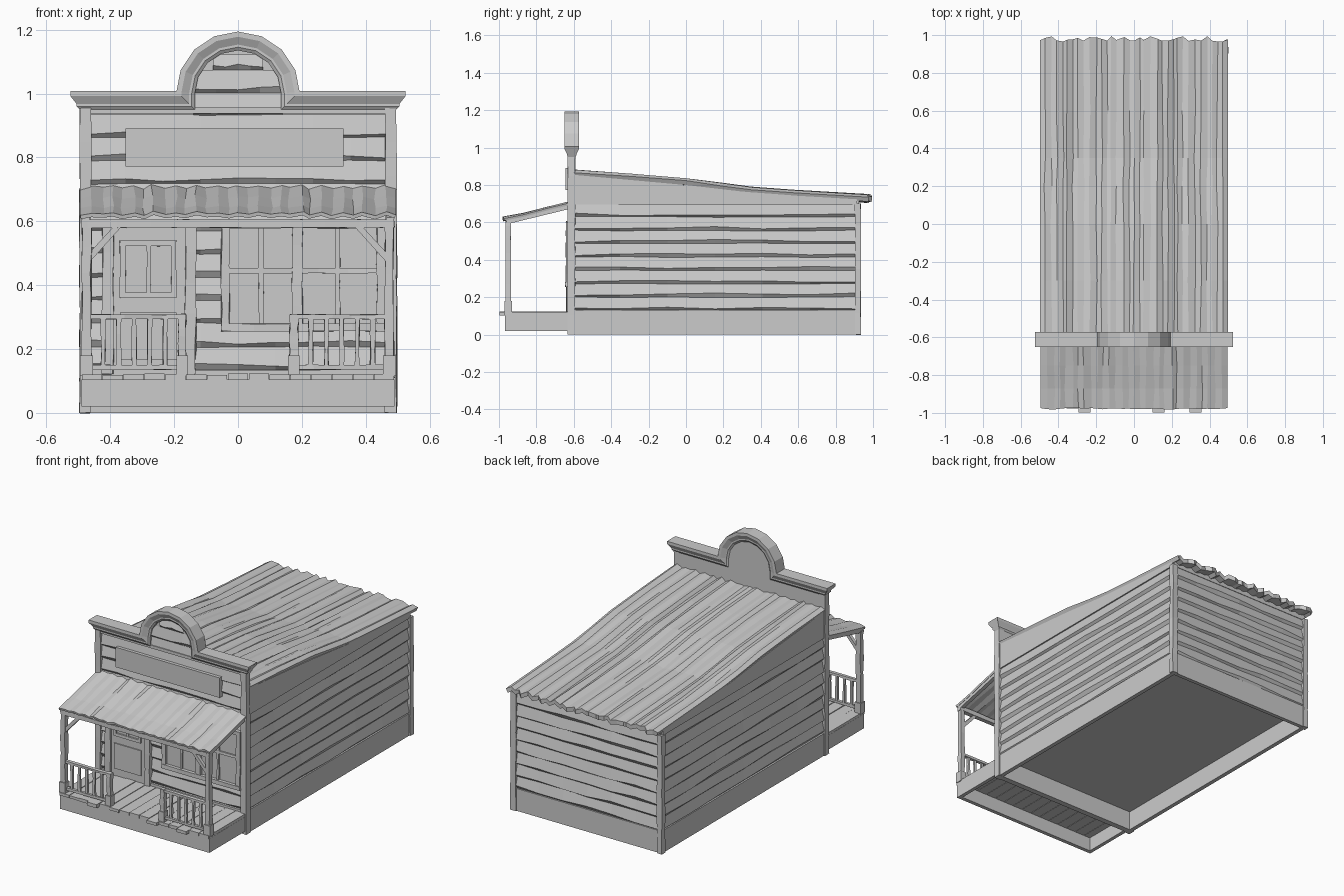
import bpy, bmesh, math, random
from mathutils import Vector

if "Cube" in bpy.data.objects:
    bpy.data.objects.remove(bpy.data.objects["Cube"])

random.seed(7)
R = random.uniform


def mesh(name, verts, faces):
    me = bpy.data.meshes.new(name)
    me.from_pydata(verts, [], faces)
    ob = bpy.data.objects.new(name, me)
    bpy.context.collection.objects.link(ob)
    return ob


def boxes(name, items, jit=0.0, cuts=0):
    """Several boxes (x0,x1,y0,y1,z0,z1) in one object, optionally worn."""
    out = bmesh.new()
    for b in items:
        bm = bmesh.new()
        bmesh.ops.create_cube(bm, size=1)
        lo, hi = Vector(b[0::2]), Vector(b[1::2])
        for v in bm.verts:
            v.co = Vector([lo[i] + (hi[i] - lo[i]) * (v.co[i] + 0.5) for i in range(3)])
        if cuts:
            d = hi - lo
            ax = max(range(3), key=lambda i: d[i])
            long = [e for e in bm.edges if abs((e.verts[0].co - e.verts[1].co)[ax]) > 1e-6]
            bmesh.ops.subdivide_edges(bm, edges=long, cuts=cuts, use_grid_fill=True)
        for v in bm.verts:
            v.co += Vector((R(-jit, jit), R(-jit, jit) * 0.5, R(-jit, jit) * 0.5))
        tmp = bpy.data.meshes.new("tmp")
        bm.to_mesh(tmp)
        bm.free()
        out.from_mesh(tmp)
        bpy.data.meshes.remove(tmp)
    me = bpy.data.meshes.new(name)
    bmesh.ops.recalc_face_normals(out, faces=out.faces)
    out.to_mesh(me)
    out.free()
    ob = bpy.data.objects.new(name, me)
    bpy.context.collection.objects.link(ob)
    return ob


def fix(ob):
    bm = bmesh.new()
    bm.from_mesh(ob.data)
    bmesh.ops.recalc_face_normals(bm, faces=bm.faces)
    bm.to_mesh(ob.data)
    bm.free()
    return ob


def prism(name, pts, axis, a, b):
    """Outline extruded along x (pts are y,z) or y (pts are x,z)."""
    n = len(pts)
    put = (lambda p, t: (t, p[0], p[1])) if axis == 'x' else (lambda p, t: (p[0], t, p[1]))
    v = [put(p, a) for p in pts] + [put(p, b) for p in pts]
    f = [tuple(range(n)), tuple(range(2 * n - 1, n - 1, -1))]
    f += [(i, i + n, (i + 1) % n + n, (i + 1) % n) for i in range(n)]
    return fix(mesh(name, v, f))


def siding(name, a, b, z0, z1, boards, segs=6, out=0.016):
    """Lapped boards from a to b; the outside is to the right of a->b."""
    a, b = Vector(a), Vector(b)
    d = (b - a).normalized()
    n = Vector((d.y, -d.x))
    h = (z1 - z0) / boards
    rows = []
    for k in range(boards):
        z = z0 + k * h
        rows.append([(0.003, z + (R(-.003, .003) if k else 0)) for _ in range(segs + 1)])
        rows.append([(out, z + R(.007, .022)) for _ in range(segs + 1)])
    rows.append([(0.006, z1)] * (segs + 1))
    v = []
    for r in rows:
        for i, (o, z) in enumerate(r):
            p = a.lerp(b, i / segs) + n * o
            v.append((p.x, p.y, z))
    s = segs + 1
    f = [(j * s + i, j * s + i + 1, (j + 1) * s + i + 1, (j + 1) * s + i)
         for j in range(len(rows) - 1) for i in range(segs)]
    return mesh(name, v, f)


def tin_roof(name, profile, half, cols, amp, edge, thick):
    """Uneven corrugated sheet following a (y,z) profile, rear/front edges ragged."""
    xs = [-half + 2 * half * i / cols + (R(-.007, .007) if 0 < i < cols else 0) for i in range(cols + 1)]
    hs = [(amp if i % 2 else -amp) * R(0.1, 1) for i in range(cols + 1)]
    rag = [R(-edge, edge) for _ in xs]
    v, m = [], len(profile) - 1
    for j, (y, z) in enumerate(profile):
        for i, x in enumerate(xs):
            jx = R(-.004, .004) if 0 < i < cols else 0
            v.append((x + jx, y + (rag[i] if j == m else 0), z + hs[i] + R(-.002, .002)))
    s = cols + 1
    f = [(j * s + i, j * s + i + 1, (j + 1) * s + i + 1, (j + 1) * s + i) for j in range(m) for i in range(cols)]
    ob = mesh(name, v, f)
    if profile[-1][0] < profile[0][0]:
        ob.data.flip_normals()
    mod = ob.modifiers.new("thickness", 'SOLIDIFY')
    mod.thickness, mod.offset = thick, -1
    return ob


# ---- house walls
L, F, B = 0.475, -0.605, 0.915
siding("right_siding", (L, F), (L, B), 0.13, 0.70, 8)
siding("left_siding", (-L, B), (-L, F), 0.13, 0.70, 8)
siding("back_siding", (L, B), (-L, B), 0.13, 0.70, 8)
for s, nm in ((1, "right"), (-1, "left")):
    prism(nm + "_gable_board", [(F, .695), (B, .695), (B, .725), (0.3, .765), (0, .80), (F, .855)],
          'x', s * .468, s * .49)
boxes("back_top_board", [(-.48, .48, .90, .925, .695, .73)])
boxes("base_boards", [(.465, .49, F, .925, 0, .132), (-.49, -.465, F, .925, 0, .132),
                      (-.49, .49, .905, .928, 0, .132), (-.48, .48, -.626, -.595, 0, .135)])
boxes("floor", [(-.47, .47, -.6, .91, .115, .13)])
boxes("rear_corner_posts", [(s * .48 - .017, s * .48 + .017, .903, .935, 0, .70) for s in (1, -1)], .003, 5)

# ---- main roof
tin_roof("main_roof", [(-.598, .872), (-.3, .852), (0, .827), (.2, .800), (.35, .780), (.6, .764), (.98, .742)],
         .497, 34, .011, .015, .026)

# ---- false front
arc = [(.15 * math.cos(t * math.pi / 8), 1 + .15 * math.sin(t * math.pi / 8)) for t in range(9)]
prism("false_front_panel", [(-.485, 0), (.485, 0), (.485, .97), (.15, .97)] + arc + [(-.15, .97), (-.485, .97)],
      'y', -.61, -.592)
siding("front_siding", (-.47, -.61), (.47, -.61), .135, .935, 11, 8)
for k in range(3):
    z = .93 + k * .0715
    w = min(.14, math.sqrt(.15 ** 2 - max(0, z + .055 - 1) ** 2))
    siding("arch_siding", (-w, -.61), (w, -.61), z, z + (.0715 if k < 2 else .05), 1, 4)
boxes("front_corner_trim", [(s * .478 - .018, s * .478 + .018, -.633, -.592, 0, .955) for s in (1, -1)], .002, 8)
boxes("frieze_board", [(-.47, .47, -.629, -.6, .938, .956)])

# cornice swept along the straight tops and round the arch
half = [(.495, .95), (.135, .95)] + [(.135 * math.cos(t * math.pi / 8), 1 + .135 * math.sin(t * math.pi / 8))
                                      for t in range(5)]
path = half + [(-x, z) for x, z in half[-2::-1]]
prof = [(0, .019), (.010, .026), (.018, .026), (.042, .039), (.058, .039)]
ring = [(o, -d) for o, d in prof] + [(o, d) for o, d in reversed(prof)]
path = [Vector(p) for p in path]
v, f = [], []
for i, p in enumerate(path):
    n1 = (p - path[i - 1]).normalized() if i else None
    n2 = (path[i + 1] - p).normalized() if i < len(path) - 1 else None
    ns = [Vector((d.y, -d.x)) for d in (n1 or n2, n2 or n1)]
    m = ns[0] + ns[1]
    m = m * (2 / m.length_squared)
    for o, d in ring:
        q = p + m * o
        if n1 is None or n2 is None:
            q.x += math.copysign((abs(d) - .019) * 1.5, p.x)
        v.append((q.x, -.611 + d, q.y))
N = len(ring)
for i in range(len(path) - 1):
    f += [(i * N + k, i * N + (k + 1) % N, (i + 1) * N + (k + 1) % N, (i + 1) * N + k) for k in range(N)]
f += [tuple(range(N)), tuple(range(len(v) - N, len(v)))]
fix(mesh("cornice", v, f))
boxes("blank_sign_board", [(-.352, .33, -.643, -.615, .772, .89)])

# ---- door
yb = -.615
boxes("door_leaf", [(-.39, -.16, -.629, yb, .12, .58)])
boxes("door_casing", [(-.425, -.39, -.64, yb, .12, .60), (-.165, -.132, -.64, yb, .12, .60),
                      (-.425, -.132, -.641, yb, .58, .605)], .003, 4)
boxes("door_window_frame", [(-.37, -.352, -.638, yb, .36, .54), (-.21, -.193, -.638, yb, .36, .54),
                            (-.37, -.193, -.638, yb, .522, .54), (-.37, -.193, -.638, yb, .36, .377),
                            (-.286, -.274, -.636, yb, .37, .53)], .0015, 2)
boxes("door_lower_panel", [(-.37, -.193, -.635, yb, .165, .315)])

# ---- shop window
boxes("window_panes", [(-.04, .45, -.628, yb, .27, .58)])
boxes("window_casing", [(-.052, -.026, -.642, yb, .255, .60), (.435, .462, -.642, yb, .255, .60),
                        (.17, .203, -.642, yb, .27, .59), (-.052, .462, -.642, yb, .578, .602),
                        (-.052, .462, -.646, yb, .255, .28)], .003, 4)
boxes("window_bars", [(-.03, .44, -.637, yb, .437, .453), (.065, .08, -.636, yb, .28, .58),
                      (.305, .32, -.636, yb, .28, .58)], .002, 4)

# ---- porch deck
planks = []
for i in range(15):
    x = -.49 + i * .98 / 15
    front = -.997 if i in (3, 9, 12) else -.972 - R(0, .005)
    planks.append((x + .001, x + .0643, front, -.62, .103, .118 + R(0, .006)))
boxes("porch_planks", planks)
boxes("porch_skirt", [(-.49, .49, -.968, -.945, .02, .105), (.468, .49, -.95, -.62, .02, .105),
                      (-.49, -.468, -.95, -.62, .02, .105)])

# ---- porch posts, beam and braces
posts, feet = [], []
for s in (1, -1):
    posts.append((s * .474 - .014, s * .474 + .014, -.964, -.936, .11, .60))
    feet.append((s * .474 - .02, s * .474 + .02, -.97, -.93, .115, .18))
    prism("post_brace", [(s * .462, .475), (s * .462, .505), (s * .39, .583), (s * .365, .583)], 'y', -.96, -.94)
    feet.append((s * .175 - .018, s * .175 + .018, -.968, -.932, .115, .18))
    posts.append((s * .175 - .013, s * .175 + .013, -.963, -.937, .17, .31))
boxes("porch_posts", posts, .003, 5)
boxes("post_feet", feet)
boxes("porch_beam", [(-.49, .49, -.964, -.936, .58, .606)], .002, 8)
for s in (1, -1):
    prism("porch_rafter", [(-.96, .59), (-.61, .675), (-.61, .70), (-.96, .612)], 'x', s * .465, s * .488)

# ---- railings
rails, sticks = [], []
for s in (1, -1):
    a, b = sorted((s * .18, s * .47))
    rails += [(a, b, -.96, -.94, .294, .308), (a, b, -.958, -.942, .135, .15)]
    for k in range(1, 6):
        x = a + (b - a) * k / 6
        sticks.append((x - .007, x + .007, -.957, -.943, .145, .298))
boxes("porch_rails", rails, .0025, 4)
boxes("porch_balusters", sticks, .0025, 2)

# ---- porch roof
tin_roof("porch_roof", [(-.615, .708), (-.75, .675), (-.87, .645), (-.978, .624)], .494, 30, .006, .004, .012)
